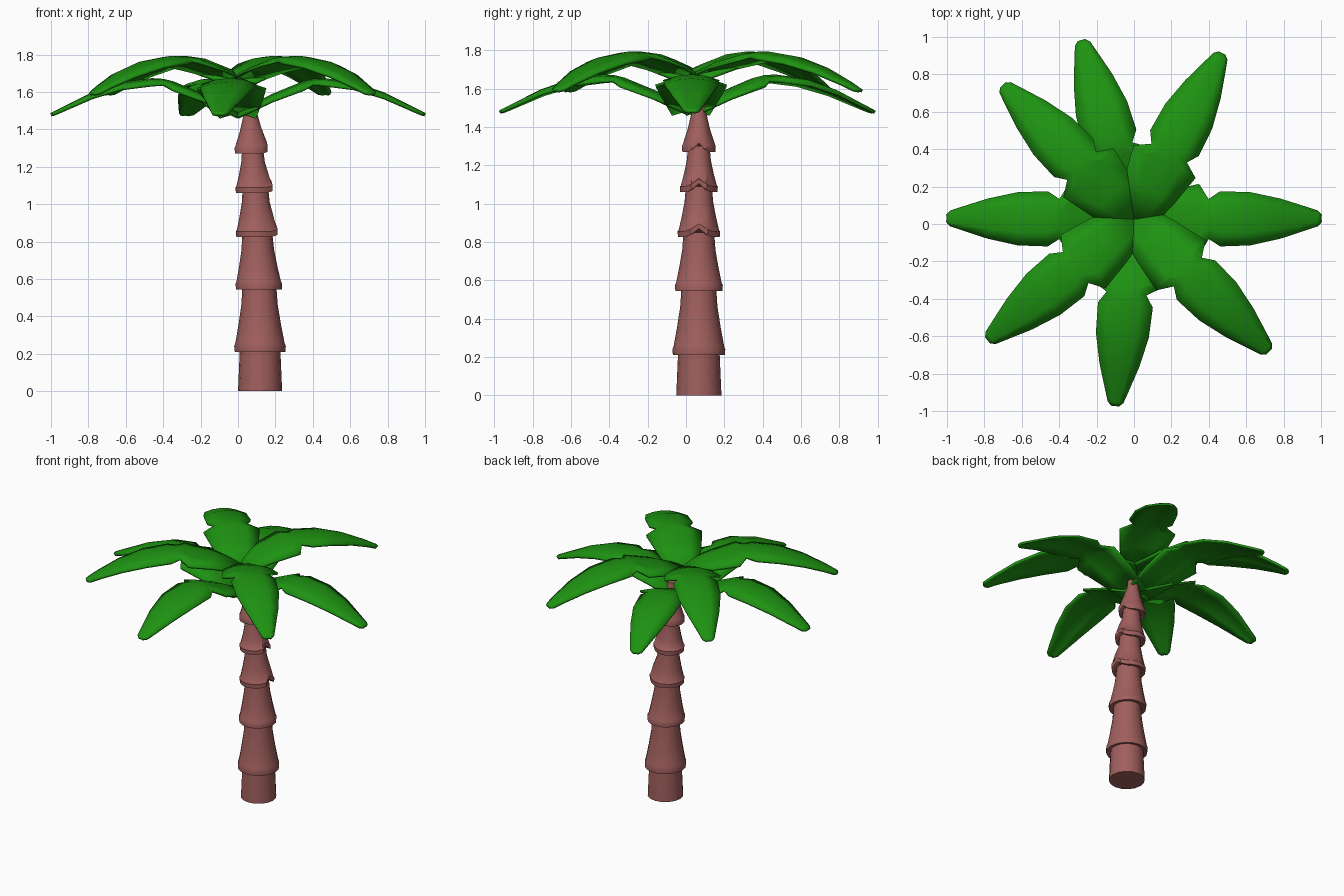
import bpy, bmesh, math
from mathutils import Vector

if "Cube" in bpy.data.objects:
    bpy.data.objects.remove(bpy.data.objects["Cube"])


def material(name, color):
    m = bpy.data.materials.new(name)
    m.diffuse_color = (*color, 1)
    m.use_nodes = True
    m.node_tree.nodes["Principled BSDF"].inputs["Base Color"].default_value = m.diffuse_color
    return m


BARK = material("bark", (0.35, 0.115, 0.11))
GREEN = material("leaf_green", (0.013, 0.29, 0.006))


def make_object(name, bm, mat, angle):
    bmesh.ops.recalc_face_normals(bm, faces=bm.faces)
    me = bpy.data.meshes.new(name)
    bm.to_mesh(me)
    bm.free()
    me.materials.append(mat)
    ob = bpy.data.objects.new(name, me)
    bpy.context.collection.objects.link(ob)
    bpy.ops.object.select_all(action='DESELECT')
    ob.select_set(True)
    bpy.context.view_layer.objects.active = ob
    bpy.ops.object.shade_smooth_by_angle(angle=math.radians(angle))
    return ob


# Trunk: flared bark sections stacked along a slight lean
SIDES = 16
TRUNK_Y = 0.067


def trunk_section(name, z0, z1, x0, x1, r0, r1, notch):
    h = z1 - z0
    if z0 == 0:
        profile = [(0, r0), (1, r1)]
    else:
        profile = [(0.02, r0 * 0.75), (0, r0 * 0.98), (0.03 / h, r0), (0.14, r0 * 0.95),
                   (0.4, r1 + (r0 - r1) * 0.5), (0.7, r1 + (r0 - r1) * 0.15), (1, r1)]
    bm = bmesh.new()
    rings = []
    for t, r in profile:
        ring = []
        for i in range(SIDES):
            a = math.tau * i / SIDES
            rr, dz = r, 0
            # split in the bark on the right-hand side
            if notch and t < 0.5:
                if i == 0:
                    dz = 0.045 * (1 - t)
                    rr = r * 0.93
                elif i in (1, SIDES - 1):
                    rr = r * 1.1
                    dz = 0.01
            ring.append(bm.verts.new((x0 + (x1 - x0) * t + rr * math.cos(a),
                                      TRUNK_Y + rr * math.sin(a), z0 + h * t + dz)))
        rings.append(ring)
    for lo, hi in zip(rings, rings[1:]):
        for i in range(SIDES):
            j = (i + 1) % SIDES
            bm.faces.new((lo[i], lo[j], hi[j], hi[i]))
    bm.faces.new(rings[0])
    bm.faces.new(rings[-1])
    make_object(name, bm, BARK, 40)


# bottom z, top z, bottom centre x, top centre x, bottom radius, top radius, split
sections = [
    (0.00, 0.23, 0.118, 0.118, 0.118, 0.108, False),
    (0.21, 0.57, 0.118, 0.114, 0.138, 0.090, False),
    (0.545, 0.85, 0.112, 0.103, 0.125, 0.080, False),
    (0.825, 1.09, 0.100, 0.093, 0.111, 0.068, True),
    (1.06, 1.30, 0.086, 0.078, 0.099, 0.056, True),
    (1.27, 1.56, 0.070, 0.066, 0.088, 0.030, True),
]
for n, s in enumerate(sections):
    trunk_section(f"trunk_section_{n + 1}", *s)

# Leaves: distance along leaf, half width, height (lower tier, upper tier)
LEAF = [
    (0.00, 0.10, 1.485, 1.665),
    (0.18, 0.15, 1.58, 1.735),
    (0.35, 0.185, 1.65, 1.78),
    (0.40, 0.105, 1.662, 1.785),
    (0.46, 0.145, 1.666, 1.785),
    (0.62, 0.140, 1.645, 1.76),
    (0.78, 0.105, 1.59, 1.705),
    (0.92, 0.060, 1.52, 1.635),
    (0.98, 0.040, 1.49, 1.60),
    (1.00, 0.018, 1.48, 1.59),
]
BASE = Vector((0, 0.025))


def leaf(name, tip, upper):
    d = Vector(tip) - BASE
    side = Vector((-d.y, d.x)).normalized()
    bm = bmesh.new()
    rows = []
    for t, w, z_low, z_up in LEAF:
        c = BASE + d * t
        z = z_up if upper else z_low
        row = []
        for k in (-1, -0.5, 0, 0.5, 1):
            p = c + side * (w * k)
            row.append(bm.verts.new((p.x, p.y, z - 0.2 * w * k * k)))
        rows.append(row)
    for a, b in zip(rows, rows[1:]):
        for i in range(4):
            bm.faces.new((a[i], b[i], b[i + 1], a[i + 1]))
    ob = make_object(name, bm, GREEN, 12)
    mod = ob.modifiers.new("thickness", 'SOLIDIFY')
    mod.thickness = 0.016
    mod.offset = 0


lower_tips = [(1, 0.03), (-0.28, 0.98), (-1, 0.03), (-0.10, -0.97)]
upper_tips = [(0.47, 0.91), (-0.70, 0.74), (-0.78, -0.62), (0.72, -0.68)]
for n, tip in enumerate(lower_tips):
    leaf(f"lower_leaf_{n + 1}", tip, False)
for n, tip in enumerate(upper_tips):
    leaf(f"upper_leaf_{n + 1}", tip, True)
